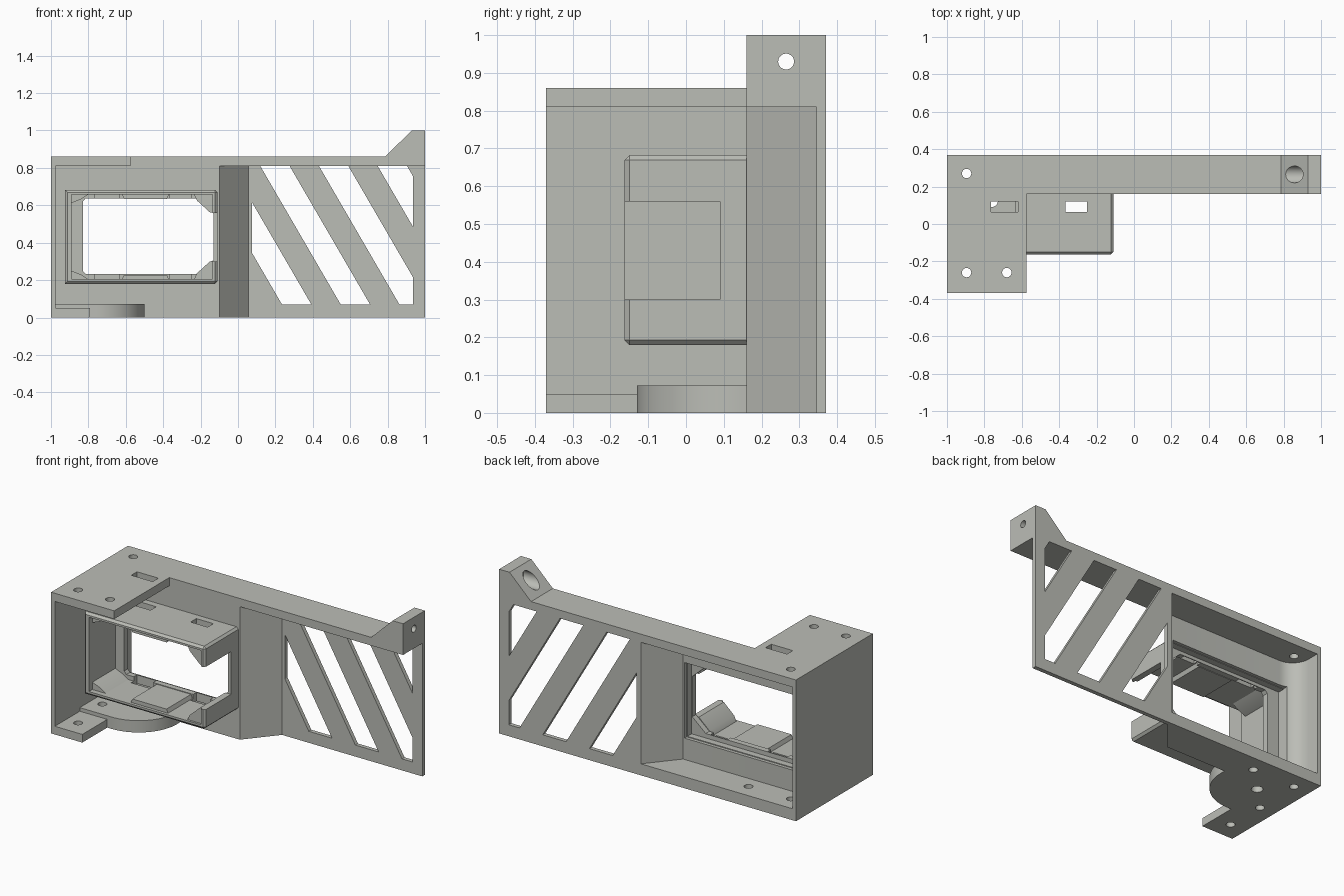
import bpy, bmesh, math
from mathutils import Vector

if "Cube" in bpy.data.objects:
    bpy.data.objects.remove(bpy.data.objects["Cube"])

grey = bpy.data.materials.new("warm_grey")
grey.diffuse_color = (0.50, 0.51, 0.47, 1)
grey.use_nodes = True
grey.node_tree.nodes["Principled BSDF"].inputs["Base Color"].default_value = grey.diffuse_color


def finish(name, bm):
    bmesh.ops.recalc_face_normals(bm, faces=bm.faces)
    me = bpy.data.meshes.new(name)
    bm.to_mesh(me)
    bm.free()
    ob = bpy.data.objects.new(name, me)
    bpy.context.collection.objects.link(ob)
    me.materials.append(grey)
    return ob


def prism(name, pts, lo, hi, axis="z"):
    """Extrude a 2D outline from lo to hi along an axis."""
    put = {"z": lambda a, b: (a, b, lo), "y": lambda a, b: (a, lo, b),
           "x": lambda a, b: (lo, a, b)}[axis]
    step = Vector([hi - lo if c == axis else 0 for c in "xyz"])
    bm = bmesh.new()
    face = bm.faces.new([bm.verts.new(put(a, b)) for a, b in pts])
    new = bmesh.ops.extrude_face_region(bm, geom=[face])["geom"]
    bmesh.ops.translate(bm, vec=step, verts=[v for v in new if isinstance(v, bmesh.types.BMVert)])
    return finish(name, bm)


def rect(x0, x1, y0, y1):
    return [(x0, y0), (x1, y0), (x1, y1), (x0, y1)]


def box(name, x0, x1, y0, y1, z0, z1):
    return prism(name, rect(x0, x1, y0, y1), z0, z1)


def arc(cx, cy, r, a0, a1, n):
    return [(cx + r * math.cos(math.radians(a0 + (a1 - a0) * i / n)),
             cy + r * math.sin(math.radians(a0 + (a1 - a0) * i / n))) for i in range(n + 1)]


def pin(a, b, r, lo, hi, axis="z"):
    return prism("pin", arc(a, b, r, 0, 360, 32)[:-1], lo, hi, axis)


def combine(target, tools, op="DIFFERENCE"):
    for tool in tools:
        mod = target.modifiers.new("bool", "BOOLEAN")
        mod.operation, mod.solver, mod.object = op, "EXACT", tool
        bpy.context.view_layer.objects.active = target
        bpy.ops.object.modifier_apply(modifier=mod.name)
        bpy.data.objects.remove(tool)


def clip(pts, axis, limit, sign):
    """Keep the side of an outline where sign * (coord - limit) >= 0."""
    out = []
    for p, q in zip(pts, pts[1:] + pts[:1]):
        dp, dq = sign * (p[axis] - limit), sign * (q[axis] - limit)
        if dp >= 0:
            out.append(p)
        if dp * dq < 0:
            t = dp / (dp - dq)
            out.append((p[0] + t * (q[0] - p[0]), p[1] + t * (q[1] - p[1])))
    return out


# Main body: thin front panel, slanted wall and grille panel over a floor
body = prism("main_body", [(-1, .37), (-1, .16), (-.1, .16), (.055, .345), (1, .345), (1, .37)], 0, .81)
recess = prism("recess", [(.045, .37), (.045, .5), (-.975, .5)]
               + arc(-.865, .295, .11, 180, 270, 10) + [(-.11, .185)], .07, .9)
combine(body, [recess])

# Slanted grille openings, trimmed to the panel border
cuts = []
for i in range(4):
    b = .235 + .314 * i
    slit = [(b, .07), (b + .157, .07), (b - .273, .81), (b - .43, .81)]
    slit = clip(clip(slit, 0, .075, 1), 0, .935, -1)
    cuts.append(prism("slit", slit, .3, .5, "y"))
cuts.append(box("window", -.91, -.12, .1, .25, .2, .66))
cuts += [pin(-.895, .27, .025, -.1, .2), pin(-.61, .27, .025, -.1, .2)]
combine(body, cuts)

# Top plate with screw holes and a slot
top = prism("top_plate", [(-1, -.37), (-.575, -.37), (-.575, .16), (1, .16), (1, .37), (-1, .37)], .81, .86)
combine(top, [pin(x, y, .025, .7, 1) for x, y in ((-.895, .27), (-.895, -.26), (-.68, -.26))]
        + [box("slot", -.765, -.62, .065, .12, .7, 1)])

# Mounting lug with a counterbored hole
lug = prism("mounting_lug", [(.785, .86), (1, .86), (1, 1), (.93, 1)], .16, .37, "y")
combine(lug, [pin(.265, .93, .021, .7, 1.1, "x"), pin(.265, .93, .045, .7, .94, "x")])

# Side wall and bottom supports
box("side_wall", -1, -.975, -.37, .16, 0, .81)
tab = box("bottom_tab", -.975, -.79, -.37, -.13, 0, .05)
combine(tab, [pin(-.895, -.26, .025, -.1, .2)])
base = prism("round_base", [(-.975, .16), (-.975, -.13)] + arc(-.76, .13, .26, -90, 6.6, 24), 0, .072)
combine(base, [pin(-.76, .123, .032, -.1, .2), pin(-.9, -.02, .025, -.1, .2)])

# Protruding holder frame with chamfered front and right edges
frame = box("holder_frame", -.925, -.11, -.163, .165, .18, .682)
bm = bmesh.new()
bm.from_mesh(frame.data)
edges = []
for e in bm.edges:
    mid = (e.verts[0].co + e.verts[1].co) / 2
    if mid.y < -.16 or (mid.x > -.111 and abs(mid.y) < .1):
        edges.append(e)
bmesh.ops.bevel(bm, geom=edges, offset=.013, segments=1, affect="EDGES")
bm.to_mesh(frame.data)
bm.free()

opening = [(-.83, .25), (-.815, .232), (-.22, .232), (-.13, .31),
           (-.13, .555), (-.22, .637), (-.815, .637), (-.83, .62)]
combine(frame, [
    box("cavity", -.89, -.135, -.3, .09, .205, .657),
    box("rear_step", -.91, -.125, .125, .3, .205, .657),
    box("side_gap", -.2, 0, -.3, .09, .30, .56),
    prism("opening", opening, -.3, .3, "y"),
    box("slot", -.765, -.635, .065, .12, .1, .8),
    box("slot", -.365, -.25, .065, .12, .1, .8)])

# Holder details, mirrored between floor and ceiling of the frame
for part, flip in (("lower", False), ("upper", True)):
    def z(v):
        return .862 - v if flip else v
    prism(part + "_gusset", [(-.235, z(.204)), (-.134, z(.204)), (-.134, z(.30)), (-.15, z(.30)), (-.22, z(.236))],
          -.15, .09, "y")
    prism(part + "_pad", [(-.62, z(.204)), (-.37, z(.204)), (-.38, z(.228)), (-.61, z(.228))],
          -.145, .09, "y")
    prism(part + "_ramp", [(-.891, z(.204)), (-.80, z(.204)), (-.84, z(.23)), (-.891, z(.25))],
          -.13, .09, "y")

# Smooth the round parts while keeping corners crisp
for ob in bpy.context.scene.objects:
    bpy.ops.object.select_all(action="DESELECT")
    ob.select_set(True)
    bpy.context.view_layer.objects.active = ob
    bpy.ops.object.shade_smooth_by_angle(angle=math.radians(25))
